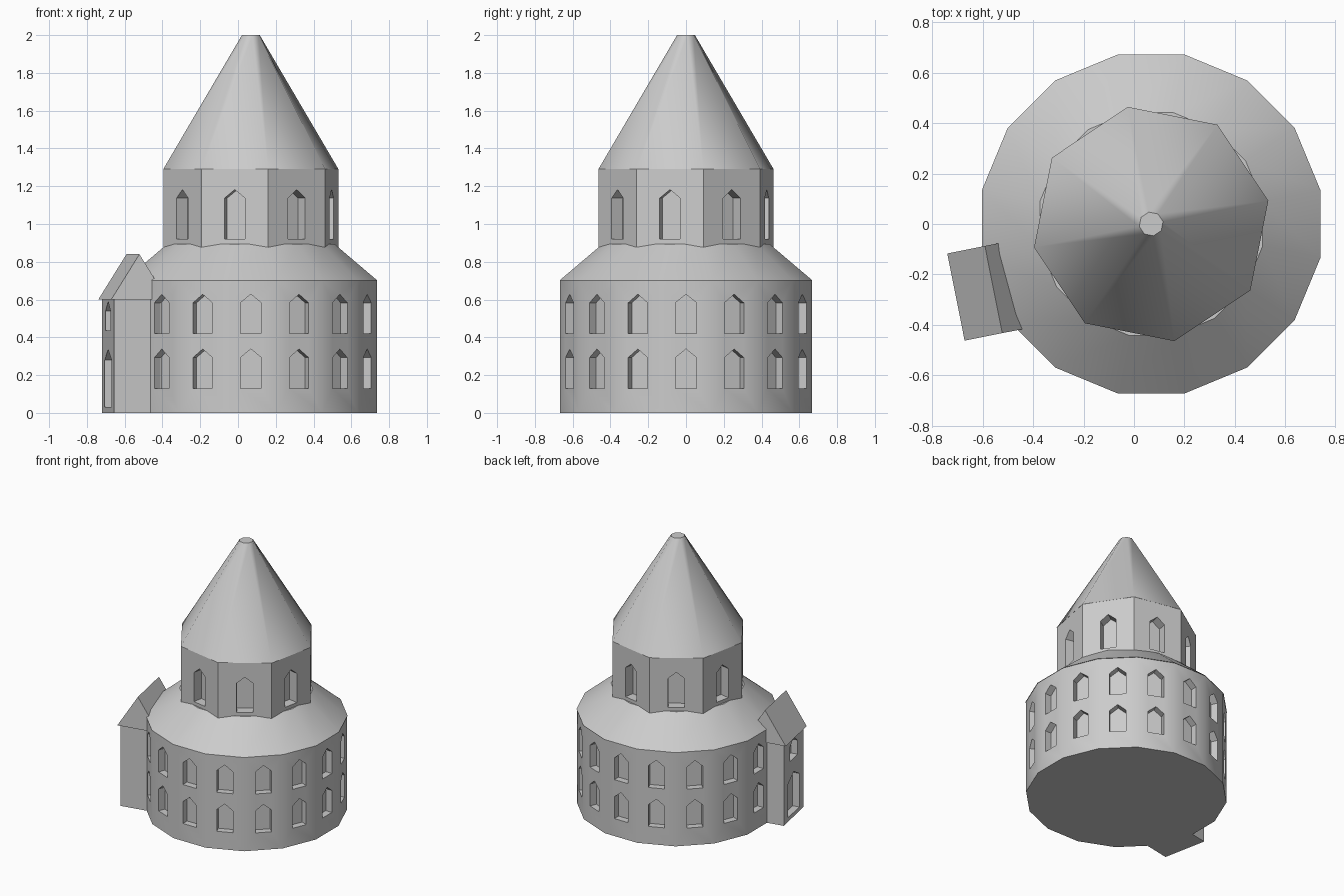
import bpy, bmesh, math
from math import cos, sin, radians
from mathutils import Vector

if "Cube" in bpy.data.objects:
    bpy.data.objects.remove(bpy.data.objects["Cube"])

CX = 0.068                      # axis of the round building
TOWER_A = radians(191.25)       # direction the side tower faces

stone = bpy.data.materials.new("pale_grey_stone")
stone.diffuse_color = (0.6, 0.6, 0.6, 1)
stone.use_nodes = True
stone.node_tree.nodes["Principled BSDF"].inputs["Base Color"].default_value = stone.diffuse_color


def place(a, n, s, z):
    """Point n outwards along direction a, s sideways, at height z."""
    return Vector((CX + n * cos(a) - s * sin(a), n * sin(a) + s * cos(a), z))


def ring(r, z, sides):
    """Regular polygon with a corner at 11.25 degrees."""
    step = 2 * math.pi / sides
    return [place(radians(11.25) + i * step, r, 0, z) for i in range(sides)]


def solid(name, pairs):
    """Closed solids, each joining two matching outlines."""
    bm = bmesh.new()
    for a, b in pairs:
        va = [bm.verts.new(p) for p in a]
        vb = [bm.verts.new(p) for p in b]
        bm.faces.new(va[::-1])
        bm.faces.new(vb)
        k = len(va)
        for i in range(k):
            j = (i + 1) % k
            bm.faces.new((va[i], va[j], vb[j], vb[i]))
    bmesh.ops.recalc_face_normals(bm, faces=bm.faces)
    me = bpy.data.meshes.new(name)
    bm.to_mesh(me)
    bm.free()
    me.materials.append(stone)
    ob = bpy.data.objects.new(name, me)
    bpy.context.scene.collection.objects.link(ob)
    return ob


def window(a, n, s, width, z0, shoulder, apex, depth):
    """Pointed window cutter in a wall at distance n."""
    h = width / 2
    shape = [(-h, z0), (h, z0), (h, shoulder), (0, apex), (-h, shoulder)]
    return ([place(a, n - depth, s + x, z) for x, z in shape],
            [place(a, n + 0.03, s + x, z) for x, z in shape])


def cut(ob, windows):
    """Recess the windows into a wall."""
    cutter = solid("window_cutter", windows)
    cutter.hide_render = True
    mod = ob.modifiers.new("windows", 'BOOLEAN')
    mod.operation = 'DIFFERENCE'
    mod.solver = 'EXACT'
    mod.object = cutter
    bpy.context.view_layer.update()
    dg = bpy.context.evaluated_depsgraph_get()
    me = bpy.data.meshes.new_from_object(ob.evaluated_get(dg))
    ob.modifiers.clear()
    ob.data = me
    bpy.data.objects.remove(cutter)


def smooth(ob, angle):
    ob.data.shade_smooth()
    ob.data.set_sharp_from_angle(angle=radians(angle))


# Sixteen-sided main wall with two rows of windows
wall = solid("main_wall", [(ring(0.68, 0, 16), ring(0.68, 0.70, 16))])
cuts = []
for i in range(16):
    if i == 9:                  # this bay is hidden by the side tower
        continue
    for z in (0.13, 0.42):
        cuts.append(window(radians(22.5 * i), 0.667, 0, 0.11,
                           z, z + 0.163, z + 0.208, 0.05))
cut(wall, cuts)
smooth(wall, 30)

# Sloping lower roof
lower = solid("lower_roof", [(ring(0.684, 0.70, 16), ring(0.45, 0.895, 16))])
smooth(lower, 30)

# Eight-sided drum with one window per side
drum = solid("upper_drum", [(ring(0.472, 0.86, 8), ring(0.472, 1.29, 8))])
cut(drum, [window(radians(33.75 + 45 * i), 0.436, 0, 0.11,
                  0.92, 1.137, 1.182, 0.07) for i in range(8)])
smooth(drum, 30)

# Tall eight-sided roof with a blunt tip
spire = solid("spire_roof", [(ring(0.473, 1.29, 8), ring(0.048, 2.0, 8))])
smooth(spire, 42)

# Side tower wall
plan = [(0.45, -0.034), (0.797, -0.034), (0.797, 0.300), (0.45, 0.300)]
tower = solid("tower_wall", [([place(TOWER_A, n, s, 0) for n, s in plan],
                              [place(TOWER_A, n, s, 0.60) for n, s in plan])])
cut(tower, [window(TOWER_A, 0.797, 0.133, 0.185, 0.03, 0.28, 0.335, 0.05),
            window(TOWER_A, 0.797, 0.133, 0.13, 0.435, 0.54, 0.59, 0.05)])

# Side tower gable roof
gable = [(0.511, 0.60), (0.815, 0.60), (0.663, 0.84)]
solid("tower_roof", [([place(TOWER_A, n, -0.043, z) for n, z in gable],
                      [place(TOWER_A, n, 0.309, z) for n, z in gable])])
